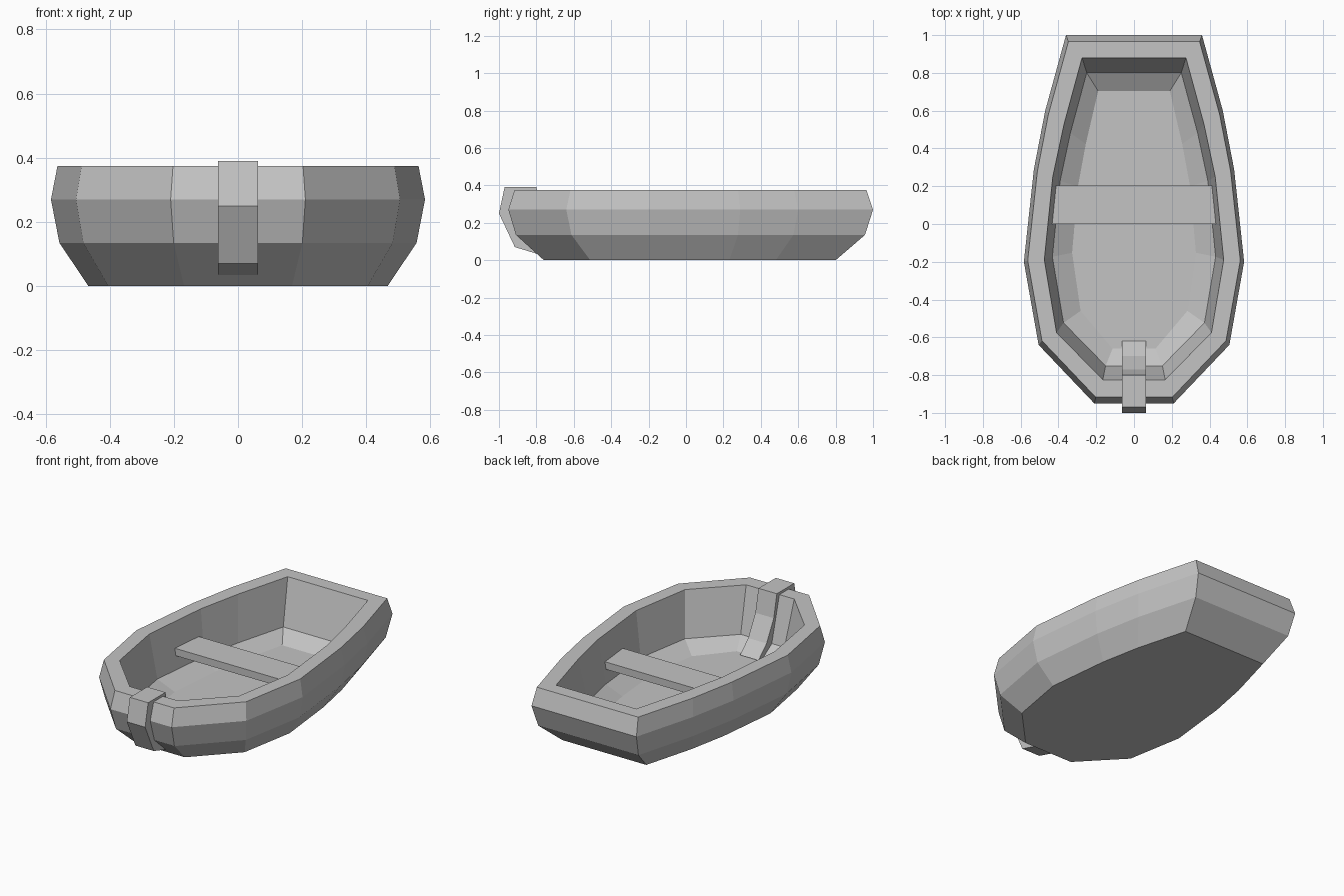
import bpy
import bmesh

default_cube = bpy.data.objects.get("Cube")
if default_cube:
    bpy.data.objects.remove(default_cube, do_unlink=True)

# One plain grey for the whole boat
grey = bpy.data.materials.new("plain grey")
grey.use_nodes = True
colour = (0.55, 0.55, 0.55, 1)
grey.diffuse_color = colour
grey.node_tree.nodes["Principled BSDF"].inputs["Base Color"].default_value = colour


def finish(bm, name):
    """Turn a bmesh into a flat shaded, grey object."""
    bmesh.ops.recalc_face_normals(bm, faces=bm.faces[:])
    mesh = bpy.data.meshes.new(name)
    bm.to_mesh(mesh)
    bm.free()
    mesh.materials.append(grey)
    obj = bpy.data.objects.new(name, mesh)
    bpy.context.collection.objects.link(obj)
    return obj


def mirrored_loop(half):
    """Close a half outline by mirroring it across x = 0."""
    return half + [(-x, y) for x, y in reversed(half)]


def add_ring(bm, outline, scale_x, scale_y, height):
    return [bm.verts.new((x * scale_x, y * scale_y, height)) for x, y in outline]


def extruded(name, points, offset):
    """Extrude a closed polygon into a solid part."""
    bm = bmesh.new()
    face = bm.faces.new([bm.verts.new(point) for point in points])
    result = bmesh.ops.extrude_face_region(bm, geom=[face], use_keep_orig=True)
    moved = [item for item in result["geom"] if isinstance(item, bmesh.types.BMVert)]
    bmesh.ops.translate(bm, verts=moved, vec=offset)
    return finish(bm, name)


# Half outlines from stern to bow: outside at the widest level, inside at the rim
outer = mirrored_loop([(0.36, 1), (0.47, 0.6), (0.53, 0.29),
                       (0.583, -0.2), (0.505, -0.64), (0.21, -0.95)])
inner = mirrored_loop([(0.275, 0.88), (0.37, 0.53), (0.43, 0.25),
                       (0.475, -0.19), (0.41, -0.575), (0.165, -0.825)])

# Hull: rings run from the keel up the outside, over the rim and down inside
hull = bmesh.new()
rings = [
    add_ring(hull, outer, 0.8, 0.8, 0),
    add_ring(hull, outer, 0.955, 0.957, 0.135),
    add_ring(hull, outer, 1, 1, 0.27),
    add_ring(hull, outer, 0.965, 0.965, 0.375),
    add_ring(hull, inner, 1, 1, 0.375),
    add_ring(hull, inner, 0.91, 0.91, 0.1),
    add_ring(hull, inner, 0.69, 0.8, 0.04),
]
count = len(outer)
for lower, upper in zip(rings, rings[1:]):
    for i in range(count):
        j = (i + 1) % count
        hull.faces.new((lower[i], lower[j], upper[j], upper[i]))
hull.faces.new(rings[0])
hull.faces.new(rings[-1])
finish(hull, "hull")

# Seat: a plank tapering slightly towards the stern
seat_height = 0.18
seat_half = [(0.415, 0.205), (0.44, 0)]
extruded("seat",
         [(x, y, seat_height) for x, y in mirrored_loop(seat_half)],
         (0, 0, 0.045))

# Bow post: a bent strap wrapped over the rim at the bow
post_half_width = 0.063
post_profile = [(-0.75, 0.02), (-0.915, 0.07), (-1, 0.25), (-0.97, 0.39),
                (-0.8, 0.39), (-0.77, 0.25), (-0.7, 0.12), (-0.62, 0.045)]
extruded("bow_post",
         [(-post_half_width, y, z) for y, z in post_profile],
         (2 * post_half_width, 0, 0))
